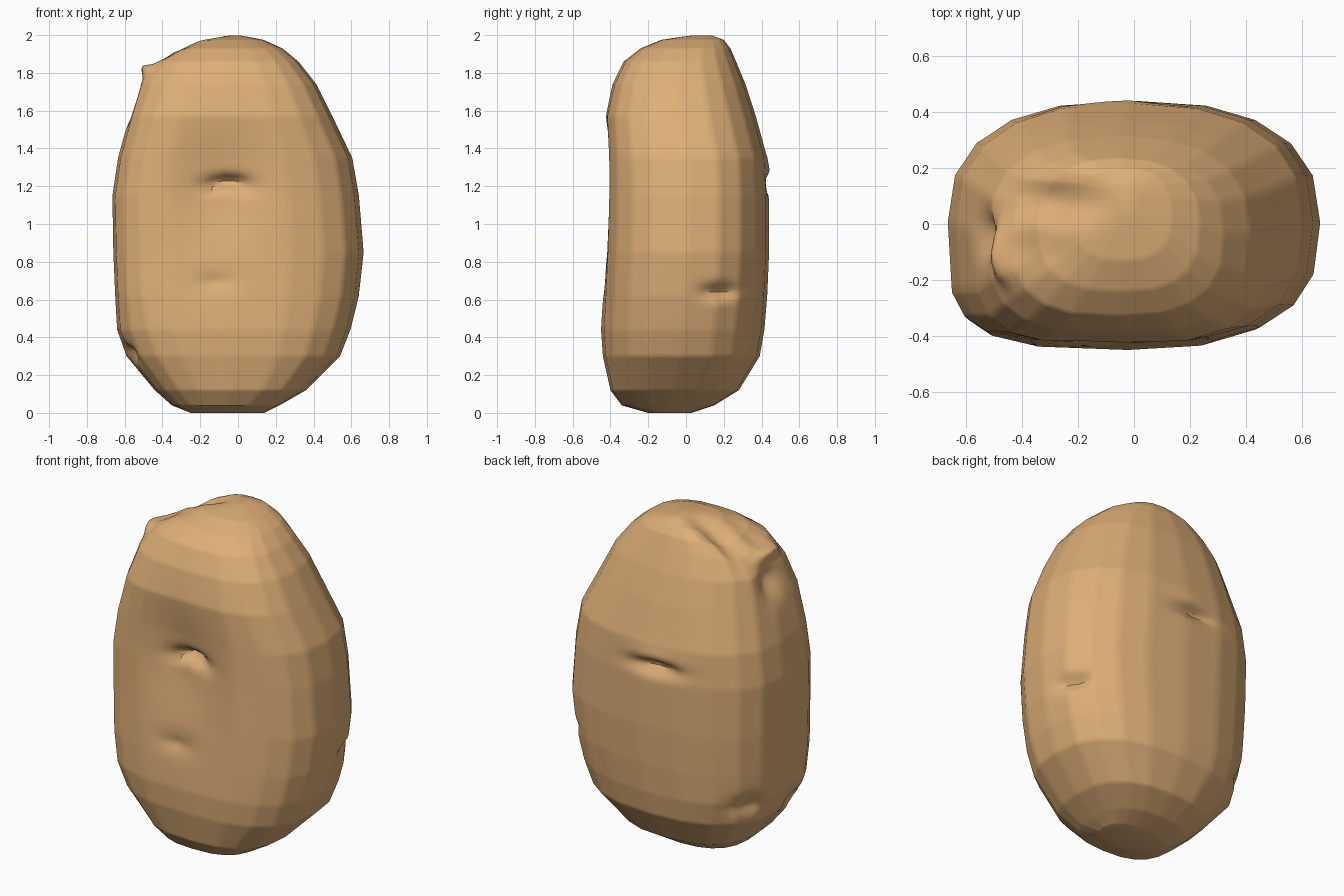
import bpy, math
from mathutils import Vector

# Skin colour
skin = bpy.data.materials.new("potato_skin")
skin.diffuse_color = (0.73, 0.425, 0.185, 1)

# Cross-sections: height, left, right, front, back, squareness of front left quarter
SECTIONS = [
    (0.00, -0.25, 0.14, -0.20, 0.03, 0.75), (0.04, -0.35, 0.22, -0.34, 0.15, 0.75),
    (0.12, -0.44, 0.36, -0.40, 0.28, 0.70), (0.30, -0.59, 0.54, -0.44, 0.39, 0.62),
    (0.44, -0.64, 0.595, -0.45, 0.415, 0.56), (0.62, -0.65, 0.64, -0.44, 0.43, 0.47),
    (0.85, -0.66, 0.665, -0.43, 0.44, 0.46), (1.15, -0.665, 0.64, -0.425, 0.44, 0.46),
    (1.35, -0.635, 0.605, -0.425, 0.43, 0.48), (1.57, -0.575, 0.50, -0.432, 0.37, 0.55),
    (1.74, -0.525, 0.415, -0.39, 0.315, 0.65), (1.86, -0.44, 0.32, -0.33, 0.265, 0.72),
    (1.93, -0.345, 0.235, -0.24, 0.235, 0.76), (1.975, -0.22, 0.135, -0.13, 0.20, 0.8),
    (2.00, -0.09, 0.01, 0.03, 0.14, 0.8)]
SIDES, SUB = 20, 6
N = SIDES * SUB


def corner(i, front_left):
    """Point on a softly squared circle; the front left quarter has its own squareness."""
    a = 2 * math.pi * i / SIDES
    c, s = math.cos(a), math.sin(a)
    if s > 0:
        power = 0.81
    else:
        power = front_left if c < 0 else 0.73
    return Vector((math.copysign(abs(c) ** power, c), math.copysign(abs(s) ** power, s)))


def ring(sec):
    z, l, r, f, b, sq = sec
    outline = [corner(i, sq).lerp(corner(i + 1, sq), k / SUB)
               for i in range(SIDES) for k in range(SUB)]
    return [Vector(((l + r) / 2 + u.x * (r - l) / 2, (f + b) / 2 + u.y * (b - f) / 2, z))
            for u in outline]


# Loft the body
rings = []
for s0, s1 in zip(SECTIONS, SECTIONS[1:]):
    n = max(3, math.ceil(math.dist(s0, s1) / 0.02))
    rings += [ring([a + (b - a) * k / n for a, b in zip(s0, s1)]) for k in range(n)]
rings.append(ring(SECTIONS[-1]))

# Dents, lips and pits: centre, spread, push
DENTS = [
    ((-0.10, -0.42, 1.17), (0.22, 0.3, 0.30), (0, 0.055, 0)),       # front hollow
    ((-0.05, -0.40, 1.20), (0.10, 0.3, 0.05), (0, 0.075, 0.025)),   # front eye
    ((-0.06, -0.40, 1.15), (0.05, 0.3, 0.03), (0, -0.025, 0.02)),   # bud in the eye
    ((-0.11, -0.43, 0.70), (0.12, 0.3, 0.07), (0, 0.015, 0)),       # navel hollow
    ((-0.11, -0.43, 0.69), (0.025, 0.3, 0.03), (0, 0.03, 0)),       # navel
    ((-0.09, 0.44, 1.21), (0.14, 0.3, 0.04), (0, -0.05, 0.01)),     # back eye
    ((-0.09, 0.44, 1.28), (0.16, 0.3, 0.05), (0, 0.012, 0)),        # back lip
    ((0.62, 0.18, 0.64), (0.3, 0.09, 0.04), (-0.05, -0.01, 0)),     # right eye
    ((-0.30, 0.08, 1.92), (0.17, 0.075, 0.2), (0.01, 0, -0.06)),    # top groove
    ((-0.34, -0.08, 1.90), (0.13, 0.08, 0.1), (0, 0, -0.025)),      # shelf beside the groove
    ((-0.48, -0.11, 1.81), (0.06, 0.10, 0.04), (-0.04, -0.01, 0.03)),  # corner spur
    ((-0.55, -0.04, 1.67), (0.15, 0.07, 0.09), (0.06, 0, 0.01)),    # hollow under the spur
    ((-0.57, -0.20, 0.31), (0.10, 0.07, 0.045), (0.05, 0, 0.02)),   # low left pit
    ((-0.58, 0.22, 0.42), (0.12, 0.10, 0.06), (0.03, -0.02, 0)),    # low back dent
]


def dented(p):
    q = p.copy()
    for c, s, push in DENTS:
        d = sum(((p[i] - c[i]) / s[i]) ** 2 for i in range(3))
        q += Vector(push) * math.exp(-d)
    return q


verts = [dented(p) for r in rings for p in r]
faces = [(j * N + i, j * N + (i + 1) % N, (j + 1) * N + (i + 1) % N, (j + 1) * N + i)
         for j in range(len(rings) - 1) for i in range(N)]
faces += [tuple(reversed(range(N))), tuple(range((len(rings) - 1) * N, len(rings) * N))]

mesh = bpy.data.meshes.new("potato")
mesh.from_pydata(verts, [], faces)
mesh.materials.append(skin)
potato = bpy.data.objects.new("potato", mesh)
bpy.context.collection.objects.link(potato)
bpy.context.view_layer.objects.active = potato
potato.select_set(True)
bpy.ops.object.shade_smooth_by_angle(angle=math.radians(35))
